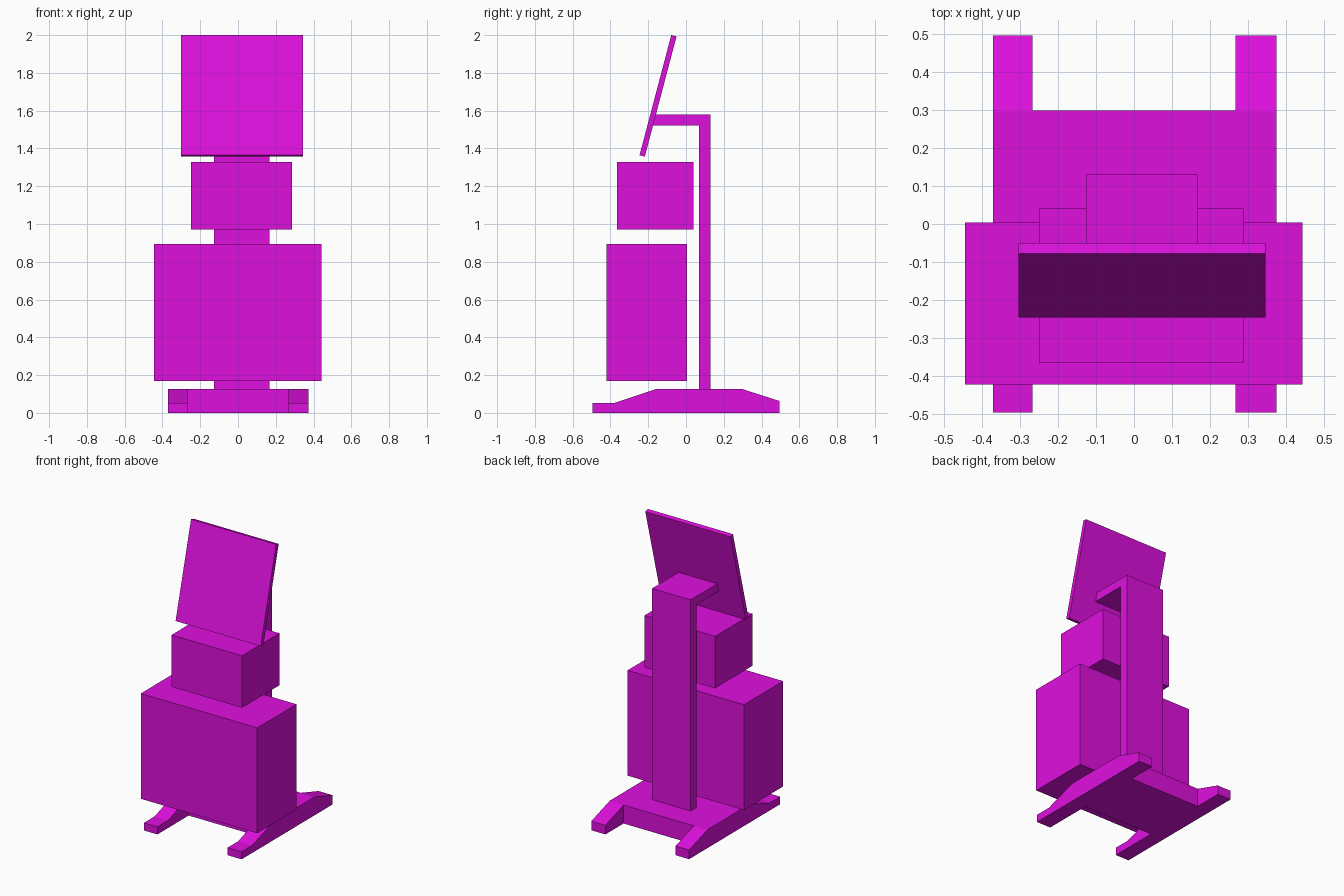
import bpy
import bmesh

default_cube = bpy.data.objects.get("Cube")
if default_cube:
    bpy.data.objects.remove(default_cube, do_unlink=True)

# Single magenta finish
magenta = bpy.data.materials.new("magenta")
magenta.use_nodes = True
COLOUR = (0.73, 0.005, 0.73, 1)
magenta.diffuse_color = COLOUR
magenta.node_tree.nodes["Principled BSDF"].inputs["Base Color"].default_value = COLOUR


def extrude_profile(name, profile, x0, x1):
    """Extrude a closed (y, z) side profile from x0 to x1."""
    bm = bmesh.new()
    face = bm.faces.new([bm.verts.new((x0, y, z)) for y, z in profile])
    result = bmesh.ops.extrude_face_region(bm, geom=[face])
    verts = [v for v in result["geom"] if isinstance(v, bmesh.types.BMVert)]
    bmesh.ops.translate(bm, verts=verts, vec=(x1 - x0, 0, 0))
    bmesh.ops.recalc_face_normals(bm, faces=bm.faces)
    mesh = bpy.data.meshes.new(name)
    bm.to_mesh(mesh)
    bm.free()
    mesh.materials.append(magenta)
    obj = bpy.data.objects.new(name, mesh)
    bpy.context.collection.objects.link(obj)
    return obj


def box(name, x, y, z):
    (y0, y1), (z0, z1) = y, z
    return extrude_profile(name, [(y0, z0), (y1, z0), (y1, z1), (y0, z1)], *x)


# Base: two sloped feet joined by a plate
foot = [(-0.495, 0), (0.495, 0), (0.495, 0.063), (0.295, 0.127),
        (-0.155, 0.127), (-0.38, 0.052), (-0.495, 0.052)]
extrude_profile("right_foot", foot, -0.37, -0.267)
extrude_profile("left_foot", foot, 0.267, 0.374)
box("base_plate", (-0.267, 0.267), (-0.155, 0.298), (0, 0.127))

# Upright column with a forward arm, one folded profile
column = [(0.068, 0.127), (0.13, 0.127), (0.13, 1.58), (-0.165, 1.58),
          (-0.178, 1.522), (0.068, 1.522)]
extrude_profile("column_and_arm", column, -0.126, 0.167)

# Two boxes in front of the column
box("lower_cabinet", (-0.444, 0.442), (-0.422, 0.004), (0.17, 0.895))
box("upper_cabinet", (-0.25, 0.287), (-0.365, 0.041), (0.97, 1.328))

# Tilted screen on the arm
screen = [(-0.246, 1.364), (-0.218, 1.357), (-0.05, 1.993), (-0.078, 2.0)]
extrude_profile("screen_panel", screen, -0.303, 0.345)
